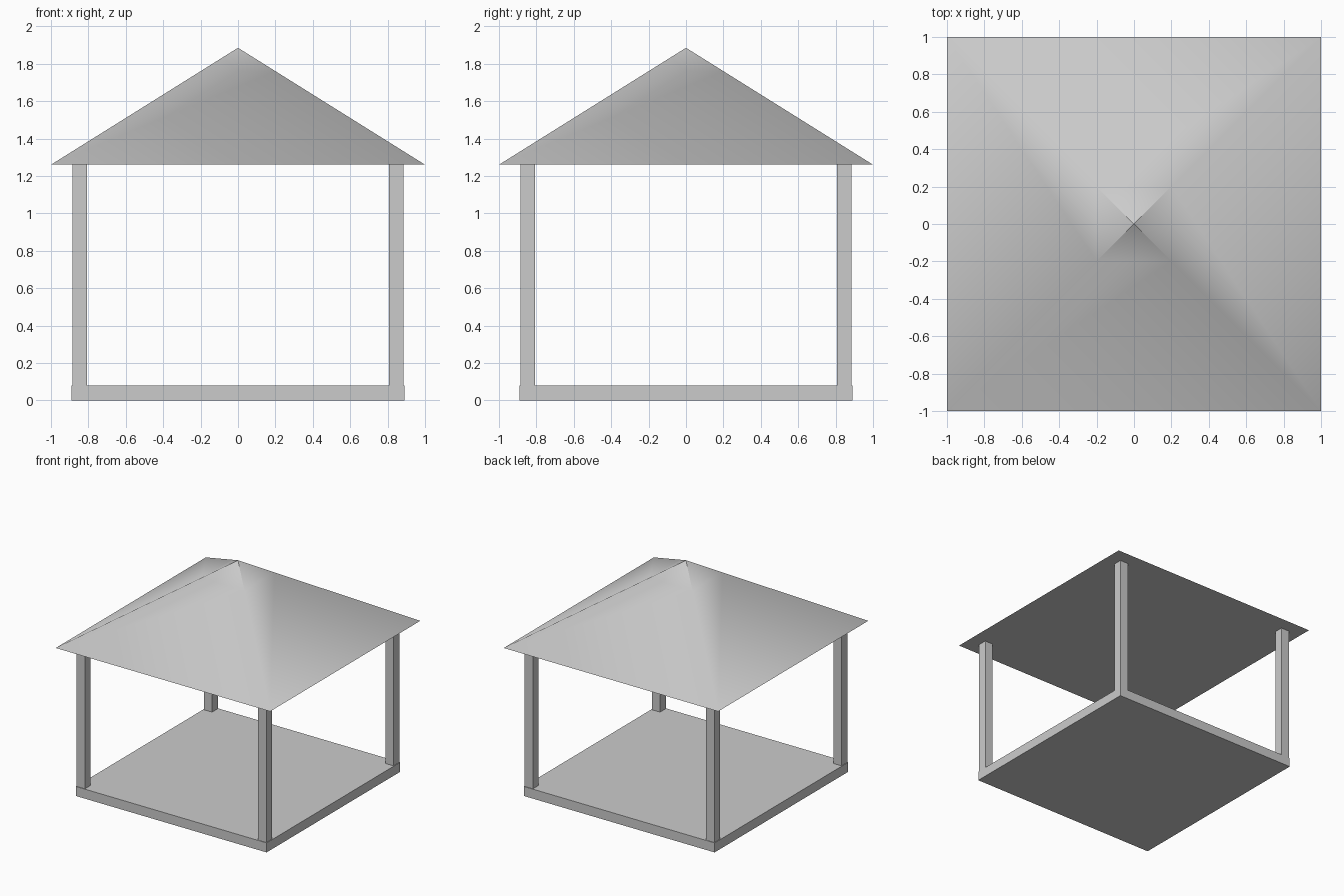
import bpy, bmesh

if "Cube" in bpy.data.objects:
    bpy.data.objects.remove(bpy.data.objects["Cube"])

SLAB, SLAB_TOP = 0.89, 0.08
EAVE_Z, APEX_Z = 1.26, 1.885
POST_IN, POST_OUT = 0.808, 0.885


def box(name, lo, hi):
    centre = [(a + b) / 2 for a, b in zip(lo, hi)]
    bpy.ops.mesh.primitive_cube_add(size=1, location=centre)
    ob = bpy.context.object
    ob.name = name
    ob.scale = [b - a for a, b in zip(lo, hi)]
    bpy.ops.object.transform_apply(location=False, rotation=False, scale=True)
    return ob


# Floor slab
box("floor", (-SLAB, -SLAB, 0), (SLAB, SLAB, SLAB_TOP))

# Four corner posts
mid, half = (POST_IN + POST_OUT) / 2, (POST_OUT - POST_IN) / 2
for sx, side in ((-1, "left"), (1, "right")):
    for sy, end in ((-1, "front"), (1, "back")):
        x, y = sx * mid, sy * mid
        box(f"{end}_{side}_post", (x - half, y - half, SLAB_TOP),
            (x + half, y + half, EAVE_Z))

# Pyramid roof: softly shaded sides, crisp ridges near the tip, flat underside
bm = bmesh.new()


def ring(r):
    z = APEX_Z - r * (APEX_Z - EAVE_Z)
    return [bm.verts.new((sx * r, sy * r, z))
            for sx, sy in ((-1, -1), (1, -1), (1, 1), (-1, 1))]


eave, tip = ring(1.0), ring(0.2)
apex = bm.verts.new((0, 0, APEX_Z))
for i in range(4):
    j = (i + 1) % 4
    bm.faces.new((eave[i], eave[j], tip[j], tip[i])).smooth = True
    bm.faces.new((tip[i], tip[j], apex)).smooth = True
bm.faces.new(eave[::-1])
for e in list(apex.link_edges) + [e for e in bm.edges
                                  if all(v in eave for v in e.verts)]:
    e.smooth = False
mesh = bpy.data.meshes.new("roof")
bm.to_mesh(mesh)
bm.free()
bpy.context.collection.objects.link(bpy.data.objects.new("roof", mesh))
